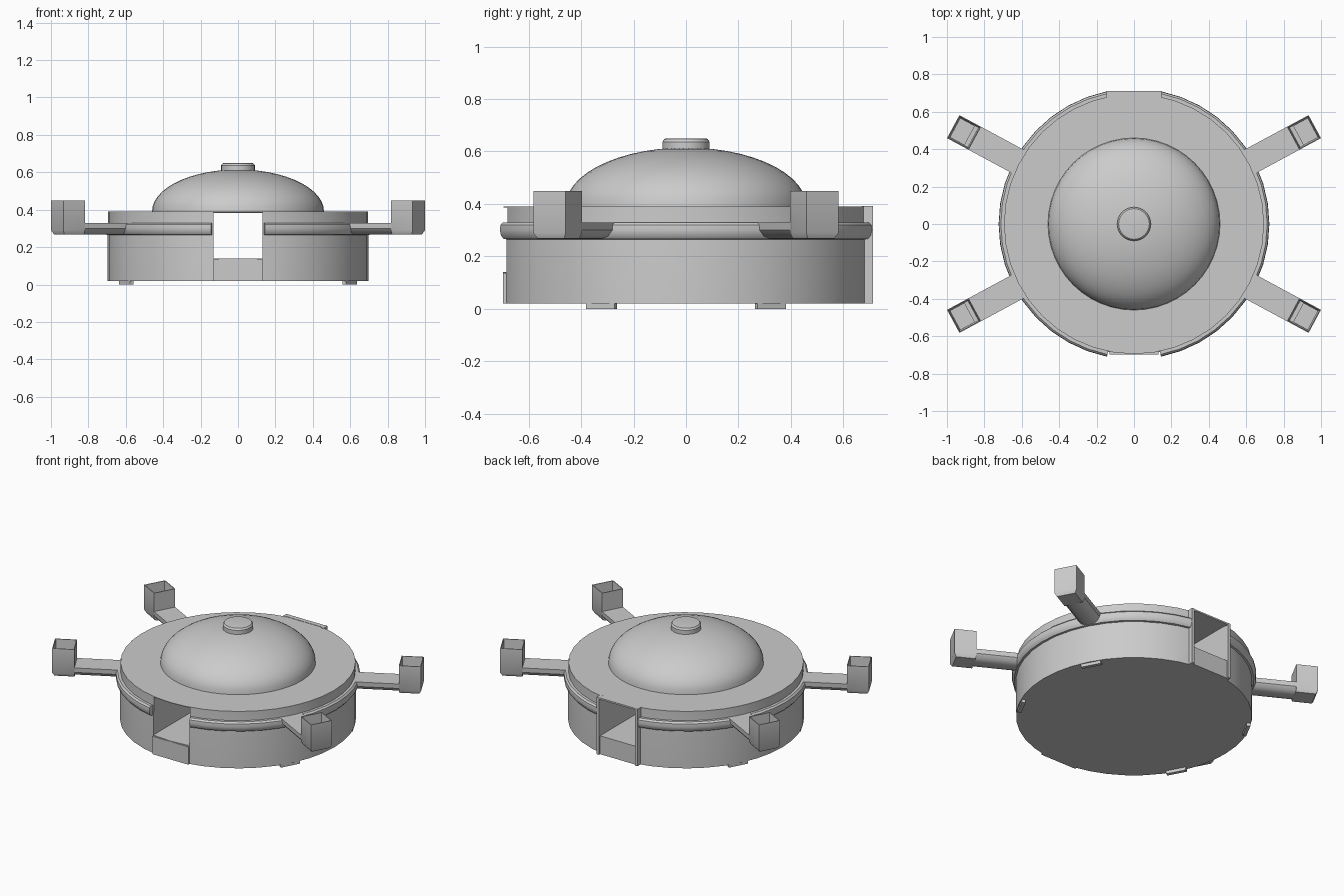
import bpy, bmesh, math
from mathutils import Matrix, Vector

if "Cube" in bpy.data.objects:
    bpy.data.objects.remove(bpy.data.objects["Cube"])


def finish(name, bm, angle=35):
    bmesh.ops.remove_doubles(bm, verts=bm.verts, dist=1e-5)
    bmesh.ops.recalc_face_normals(bm, faces=bm.faces)
    me = bpy.data.meshes.new(name)
    bm.to_mesh(me)
    bm.free()
    ob = bpy.data.objects.new(name, me)
    bpy.context.collection.objects.link(ob)
    smooth(ob, angle)
    return ob


def smooth(ob, angle=35):
    bpy.ops.object.select_all(action='DESELECT')
    bpy.context.view_layer.objects.active = ob
    ob.select_set(True)
    bpy.ops.object.shade_smooth_by_angle(angle=math.radians(angle))


def lathe(name, profile, steps, start=0.0, sweep=2 * math.pi, closed=False):
    """Revolve (radius, z) points; a partial closed profile gets end caps."""
    bm = bmesh.new()
    full = abs(sweep - 2 * math.pi) < 1e-6
    rings = []
    for i in range(steps if full else steps + 1):
        a = start + sweep * i / steps
        rings.append([bm.verts.new((r * math.cos(a), r * math.sin(a), z)) for r, z in profile])
    n = len(profile)
    for i in range(steps):
        p, q = rings[i], rings[(i + 1) % len(rings)]
        for j in range(n if closed else n - 1):
            k = (j + 1) % n
            bm.faces.new((p[j], q[j], q[k], p[k]))
    if not full:
        bm.faces.new(rings[0])
        bm.faces.new(rings[-1])
    elif not closed:
        for j in (0, -1):
            bm.faces.new([r[j] for r in rings])
    return finish(name, bm)


def box(name, x, y, z, turn=0.0):
    bm = bmesh.new()
    size = Vector((x[1] - x[0], y[1] - y[0], z[1] - z[0]))
    mid = Vector((sum(x) / 2, sum(y) / 2, sum(z) / 2))
    bmesh.ops.create_cube(bm, size=1, matrix=Matrix.Rotation(turn, 4, 'Z')
                          @ Matrix.Translation(mid) @ Matrix.Diagonal((*size, 1)))
    return finish(name, bm)


# Drum with a square passage running from front to back
drum = lathe("drum", [(0.698, 0.02), (0.698, 0.265), (0.695, 0.33), (0.695, 0.39)], 40)
cutter = box("passage_cutter", (-0.13, 0.13), (-1, 1), (0.14, 0.386))
cutter.hide_render = True
mod = drum.modifiers.new("passage", 'BOOLEAN')
mod.operation = 'DIFFERENCE'
mod.solver = 'EXACT'
mod.object = cutter
bpy.context.view_layer.objects.active = drum
bpy.ops.object.modifier_apply(modifier=mod.name)
bpy.data.objects.remove(cutter)
smooth(drum)

# Dome and its round cap
arc = [math.radians(a) for a in range(0, 85, 7)]
lathe("dome", [(0.46 * math.cos(a), 0.39 + 0.225 * math.sin(a)) for a in arc], 48)
lathe("dome_cap", [(0.09, 0.605), (0.09, 0.637), (0.082, 0.648), (0.07, 0.65)], 32)

# Rounded rim band in two halves, broken at the front and back openings
gap = math.radians(11.5)
band = [(0.68, 0.33), (0.712, 0.33), (0.722, 0.32), (0.724, 0.30),
        (0.72, 0.28), (0.71, 0.267), (0.68, 0.262)]
for side, start in (("right", -math.pi / 2 + gap), ("left", math.pi / 2 + gap)):
    lathe("rim_band_" + side, band, 18, start, math.pi - 2 * gap, closed=True)

# Frame round the back opening
for side in (-1, 1):
    x = sorted((side * 0.13, side * 0.148))
    box("back_frame_post", x, (0.67, 0.712), (0.02, 0.392))
box("back_frame_lintel", (-0.13, 0.13), (0.68, 0.71), (0.382, 0.392))
box("back_frame_panel", (-0.13, 0.13), (0.66, 0.70), (0.02, 0.14))
box("front_sill_panel", (-0.13, 0.13), (-0.698, -0.66), (0.02, 0.136))


def arm(turn):
    """Radial arm with a rounded belly, ending in an open-topped square post."""
    bm = bmesh.new()
    # arm cross-section (across, height)
    sec = [(-0.07, 0.33), (-0.068, 0.30), (-0.05, 0.278), (-0.02, 0.268),
           (0.02, 0.268), (0.05, 0.278), (0.068, 0.30), (0.07, 0.33)]
    ends = [[bm.verts.new((r, y, z)) for y, z in sec] for r in (0.66, 1.0)]
    for j in range(8):
        k = (j + 1) % 8
        bm.faces.new((ends[0][j], ends[0][k], ends[1][k], ends[1][j]))
    for e in ends:
        bm.faces.new(e)
    # post: outer shell, thin lip, hollow inside
    loops = []
    for inset, z in ((0.012, 0.268), (0, 0.29), (0, 0.45), (0.005, 0.45), (0.012, 0.30)):
        a, b, w = 0.966 + (0 if z < 0.3 else inset), 1.098 - inset, 0.07 - inset
        loops.append([bm.verts.new(c + (z,)) for c in ((a, -w), (b, -w), (b, w), (a, w))])
    for p, q in zip(loops, loops[1:]):
        for j in range(4):
            k = (j + 1) % 4
            bm.faces.new((p[j], p[k], q[k], q[j]))
    bm.faces.new(loops[0])
    bm.faces.new(loops[-1])
    bmesh.ops.rotate(bm, verts=bm.verts, matrix=Matrix.Rotation(turn, 3, 'Z'))
    finish("arm", bm)


# Four arms and four small foot strips below them
for base, sign in ((0, 1), (0, -1), (math.pi, 1), (math.pi, -1)):
    turn = base + sign * math.radians(28.3)
    arm(turn)
    box("foot", (0.668, 0.69), (-0.062, 0.062), (0, 0.03), turn)
